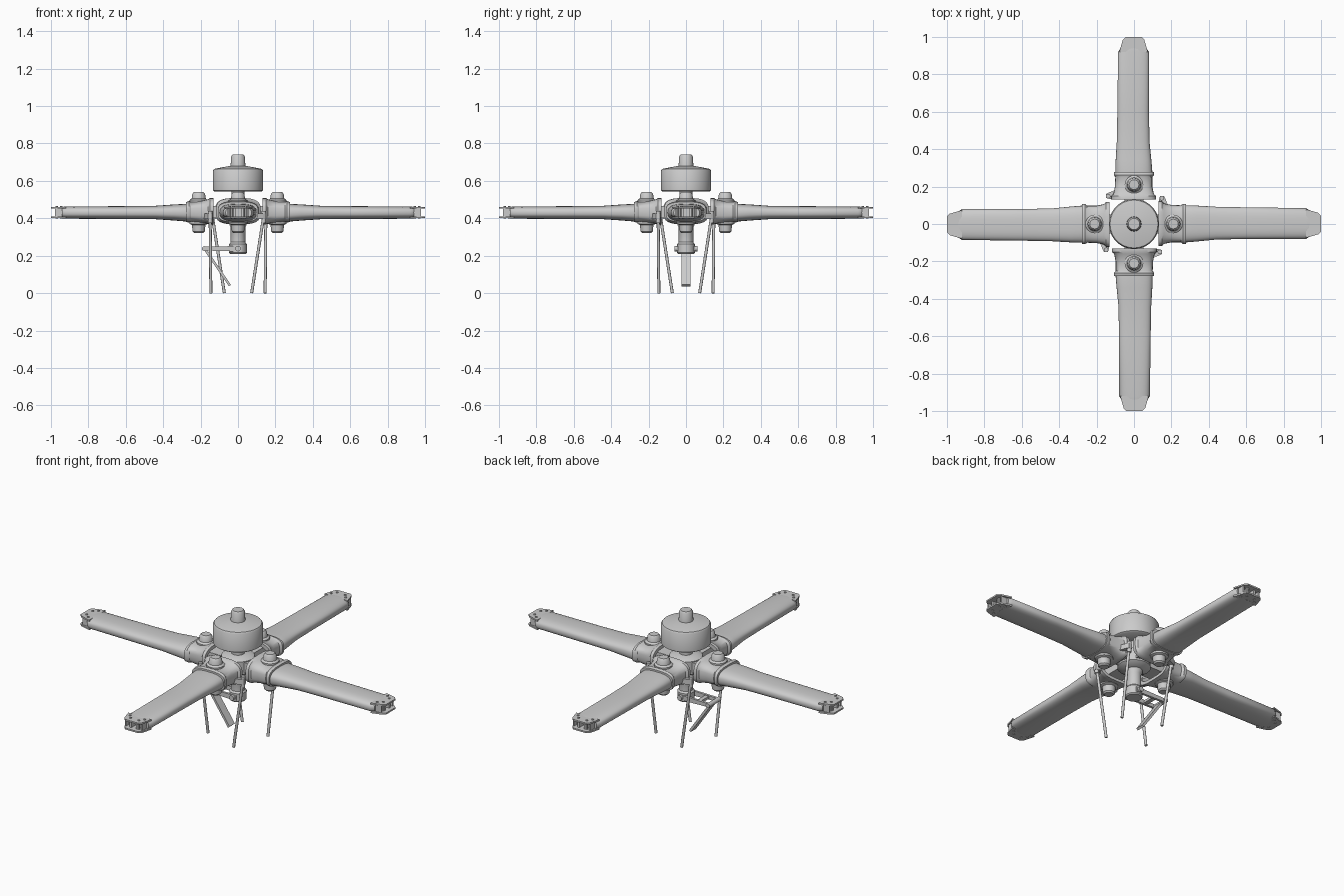
import bpy, bmesh, math
from mathutils import Vector

if "Cube" in bpy.data.objects:
    bpy.data.objects.remove(bpy.data.objects["Cube"])

def make(name, bm, smooth=True, angle=35):
    bmesh.ops.recalc_face_normals(bm, faces=bm.faces)
    me = bpy.data.meshes.new(name)
    bm.to_mesh(me)
    bm.free()
    ob = bpy.data.objects.new(name, me)
    bpy.context.collection.objects.link(ob)
    if smooth:
        bpy.ops.object.select_all(action='DESELECT')
        ob.select_set(True)
        bpy.context.view_layer.objects.active = ob
        bpy.ops.object.shade_smooth_by_angle(angle=math.radians(angle))
    return ob

def four(ob):
    """Repeat a part for the other three blades."""
    for k in (1, 2, 3):
        c = ob.copy()
        c.name = f"{ob.name}_{k + 1}"
        c.rotation_euler.z = k * math.pi / 2
        bpy.context.collection.objects.link(c)

def skin(bm, rings, wrap=False):
    n = len(rings[0])
    pairs = list(zip(rings, rings[1:]))
    if wrap:
        pairs.append((rings[-1], rings[0]))
    for a, b in pairs:
        for i in range(n):
            j = (i + 1) % n
            bm.faces.new((a[i], a[j], b[j], b[i]))
    if not wrap:
        bm.faces.new(rings[0])
        bm.faces.new(rings[-1])

def loft(name, stations, p, wrap=False, n=32):
    """Superellipse sections along x: (x, y0, y1, z0, z1)."""
    bm = bmesh.new()
    rings = []
    for x, y0, y1, z0, z1 in stations:
        ring = []
        for i in range(n):
            t = 2 * math.pi * i / n
            c, s = math.cos(t), math.sin(t)
            u = math.copysign(abs(c) ** (2 / p), c)
            w = math.copysign(abs(s) ** (2 / p), s)
            ring.append(bm.verts.new((x, (y0 + y1) / 2 + u * (y1 - y0) / 2,
                                      (z0 + z1) / 2 + w * (z1 - z0) / 2)))
        rings.append(ring)
    skin(bm, rings, wrap)
    return make(name, bm)

def lathe(name, profile, x=0, y=0, n=32):
    bm = bmesh.new()
    rings = [[bm.verts.new((x + r * math.cos(2 * math.pi * i / n),
                            y + r * math.sin(2 * math.pi * i / n), z)) for i in range(n)]
             for r, z in profile]
    skin(bm, rings)
    return make(name, bm)

def rod(name, a, b, r, n=12):
    a, b = Vector(a), Vector(b)
    bm = bmesh.new()
    bmesh.ops.create_cone(bm, cap_ends=True, segments=n, radius1=r, radius2=r, depth=(b - a).length)
    bm.transform((b - a).to_track_quat('Z', 'Y').to_matrix().to_4x4())
    bmesh.ops.translate(bm, vec=(a + b) / 2, verts=bm.verts)
    return make(name, bm)

def prism(name, outline, z0, z1):
    """Flat plate from an xy outline."""
    bm = bmesh.new()
    skin(bm, [[bm.verts.new((x, y, z)) for x, y in outline] for z in (z0, z1)])
    return make(name, bm, False)

def box(name, x0, x1, y0, y1, z0, z1):
    return prism(name, [(x0, y0), (x1, y0), (x1, y1), (x0, y1)], z0, z1)

# Blades, with a flared root and a closed outer shoulder
four(loft("blade", [(0.20, -0.085, 0.09, 0.385, 0.475), (0.28, -0.098, 0.10, 0.383, 0.477),
                    (0.34, -0.093, 0.098, 0.388, 0.474), (0.44, -0.083, 0.092, 0.395, 0.467),
                    (0.60, -0.080, 0.089, 0.396, 0.465), (0.92, -0.080, 0.085, 0.398, 0.463),
                    (0.94, -0.066, 0.072, 0.400, 0.461)], 2.7))

# Blade tip fittings: two plates, webs and bolts
tip = [(0.92, -0.074), (0.955, -0.064), (0.985, -0.055), (1.0, -0.04),
       (1.0, 0.045), (0.985, 0.06), (0.95, 0.07), (0.92, 0.078)]
four(prism("tip_top_plate", tip, 0.452, 0.461))
four(prism("tip_bottom_plate", tip, 0.401, 0.410))
for i, y in enumerate((-0.052, -0.018, 0.022, 0.054)):
    four(box(f"tip_web_{i}", 0.92, 0.978, y - 0.004, y + 0.004, 0.408, 0.454))
for i, (x, y) in enumerate(((0.945, -0.045), (0.97, -0.025), (0.97, 0.03), (0.945, 0.05))):
    four(rod(f"tip_bolt_{i}", (x, y, 0.398), (x, y, 0.465), 0.007, 8))

# Hollow root cuffs, waisted between two flanges
four(loft("blade_cuff", [(0.278, -0.108, 0.108, 0.38, 0.487), (0.262, -0.108, 0.108, 0.378, 0.492),
                         (0.25, -0.098, 0.10, 0.382, 0.487), (0.20, -0.098, 0.102, 0.376, 0.492),
                         (0.16, -0.106, 0.11, 0.371, 0.502), (0.15, -0.118, 0.122, 0.368, 0.508),
                         (0.132, -0.118, 0.122, 0.368, 0.508), (0.132, -0.098, 0.10, 0.385, 0.488),
                         (0.20, -0.088, 0.09, 0.39, 0.478), (0.278, -0.094, 0.096, 0.39, 0.475)],
          3.2, wrap=True))

# Vertical hinge pins through the cuffs
four(lathe("hinge_pin", [(0.025, 0.322), (0.033, 0.33), (0.036, 0.365), (0.05, 0.37), (0.05, 0.497),
                         (0.038, 0.505), (0.034, 0.53), (0.026, 0.54)], x=0.21, n=20))

# Pitch horns and pitch rods
four(prism("pitch_horn", [(0.135, 0.09), (0.185, 0.09), (0.168, 0.135), (0.16, 0.15),
                          (0.14, 0.15), (0.135, 0.135)], 0.395, 0.425))
four(rod("pitch_rod", (0.145, 0.073, 0.0), (0.149, 0.137, 0.41), 0.008))
four(rod("pitch_rod_joint", (0.149, 0.137, 0.375), (0.149, 0.138, 0.44), 0.012))

# Hub yoke arms with upper and lower lugs
four(box("hub_arm", 0.0, 0.22, -0.05, 0.05, 0.405, 0.465))
lathe("hub_core", [(0.06, 0.375), (0.09, 0.395), (0.09, 0.47), (0.06, 0.485)])

# Drum cap on top, with its neck and top stud
lathe("hub_neck", [(0.036, 0.47), (0.036, 0.55)], n=24)
lathe("hub_drum", [(0.125, 0.543), (0.134, 0.549), (0.134, 0.655), (0.128, 0.664), (0.05, 0.679)], n=36)
lathe("hub_stud", [(0.04, 0.67), (0.037, 0.73), (0.03, 0.74)], n=20)

# Main shaft under the hub
lathe("main_shaft", [(0.042, 0.21), (0.047, 0.216), (0.047, 0.262), (0.039, 0.272),
                     (0.039, 0.35), (0.046, 0.365), (0.046, 0.40)], n=24)
rod("shaft_cross_bolt", (0, -0.062, 0.238), (0, 0.062, 0.238), 0.015)

# Scissor link: fork arms, hinge bar and sloping plate
for side, y in (("left", 0.042), ("right", -0.042)):
    bm = bmesh.new()
    skin(bm, [[bm.verts.new((x, y + d + k, z)) for x, k, z in
               ((0.02, 0, 0.222), (0.02, 0, 0.252), (-0.185, 0, 0.248), (-0.185, 0, 0.228))]
              for d in (-0.007, 0.007)])
    make(f"scissor_fork_{side}", bm, False)
rod("scissor_hinge", (-0.18, -0.055, 0.238), (-0.18, 0.055, 0.238), 0.013)
box("scissor_brace", -0.125, -0.10, -0.045, 0.045, 0.231, 0.246)
bm = bmesh.new()
skin(bm, [[bm.verts.new((x, y, z)) for x, z in
           ((-0.186, 0.236), (-0.174, 0.243), (-0.038, 0.045), (-0.048, 0.036))] for y in (-0.025, 0.025)])
make("scissor_plate", bm, False)
